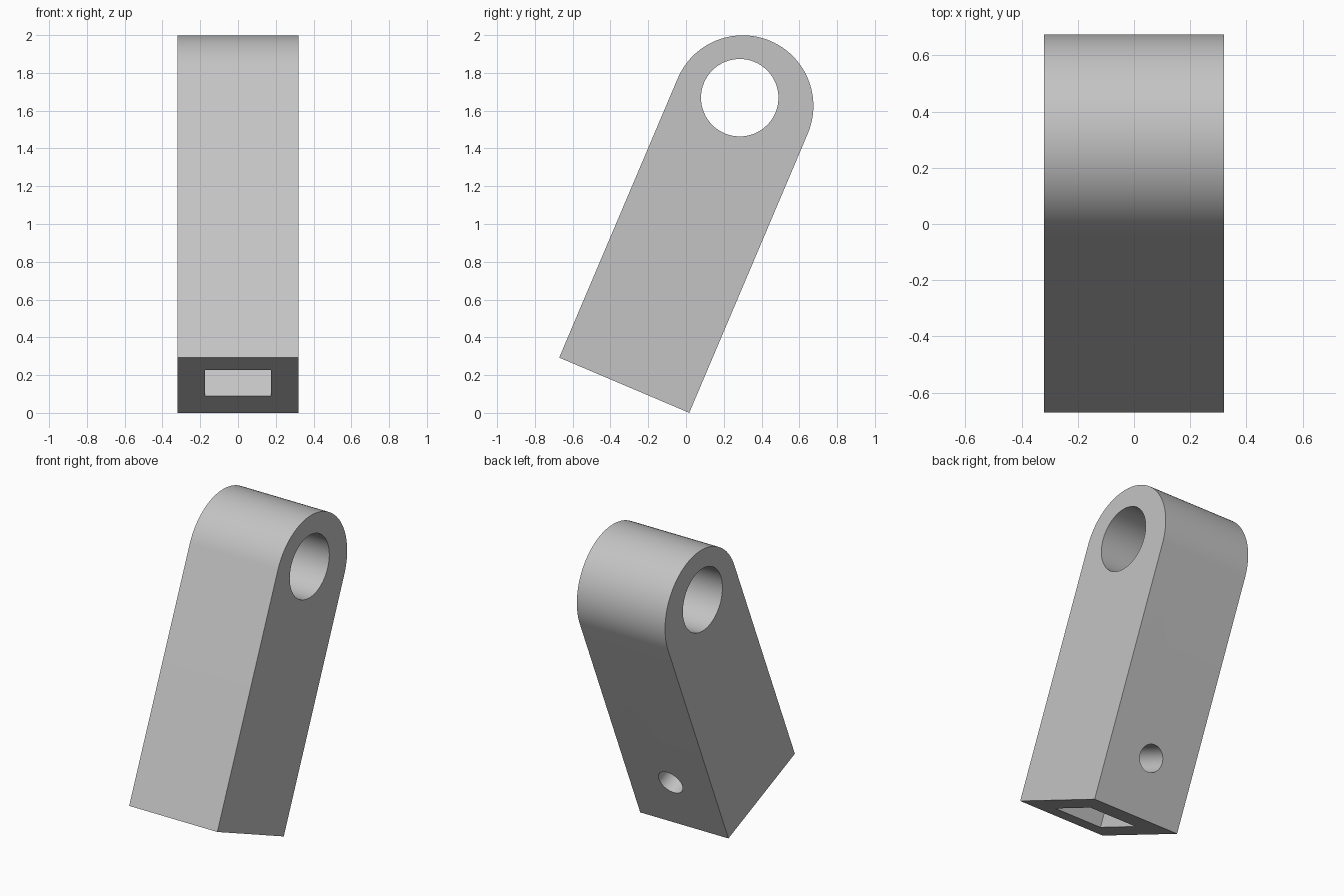
import bpy
import bmesh
from math import radians, pi, cos, sin
from mathutils import Matrix

if "Cube" in bpy.data.objects:
    bpy.data.objects.remove(bpy.data.objects["Cube"], do_unlink=True)

# Leaning frame: local z runs up the arm, local y across it
FRAME = Matrix.Translation((0, -0.327, 0.1465)) @ Matrix.Rotation(radians(-23), 4, "X")
HALF_X, RADIUS, ARM = 0.32, 0.374, 1.606
OFFSET = -0.032  # bore and socket sit slightly toward the front

grey = bpy.data.materials.new("light grey")
grey.use_nodes = True
colour = (0.55, 0.55, 0.55, 1)
grey.diffuse_color = colour
grey.node_tree.nodes["Principled BSDF"].inputs["Base Color"].default_value = colour


def add_object(name, bm):
    bmesh.ops.recalc_face_normals(bm, faces=bm.faces)
    mesh = bpy.data.meshes.new(name)
    bm.to_mesh(mesh)
    bm.free()
    mesh.transform(FRAME)
    mesh.materials.append(grey)
    obj = bpy.data.objects.new(name, mesh)
    bpy.context.collection.objects.link(obj)
    return obj


def cylinder(name, radius, depth, matrix):
    bm = bmesh.new()
    bmesh.ops.create_cone(bm, cap_ends=True, segments=64, radius1=radius,
                          radius2=radius, depth=depth, matrix=matrix)
    return add_object(name, bm)


# Arm: square foot and semicircular head, extruded across x
profile = [(-RADIUS, 0), (RADIUS, 0)]
profile += [(RADIUS * cos(pi * i / 48), ARM + RADIUS * sin(pi * i / 48)) for i in range(49)]
bm = bmesh.new()
face = bm.faces.new([bm.verts.new((-HALF_X, y, z)) for y, z in profile])
side = bmesh.ops.extrude_face_region(bm, geom=[face])["geom"]
bmesh.ops.translate(bm, vec=(2 * HALF_X, 0, 0),
                    verts=[v for v in side if isinstance(v, bmesh.types.BMVert)])
arm = add_object("arm", bm)

# Cutters: pivot bore, square socket in the foot, screw hole in the back
bore = cylinder("bore_cutter", 0.205, 1,
                Matrix.Translation((0, OFFSET, ARM + 0.034)) @ Matrix.Rotation(pi / 2, 4, "Y"))
screw = cylinder("screw_cutter", 0.085, 0.5,
                 Matrix.Translation((0, 0.25, 0.365)) @ Matrix.Rotation(pi / 2, 4, "X"))
bm = bmesh.new()
bmesh.ops.create_cube(bm, size=1, matrix=Matrix.Translation((0, OFFSET, 0.3))
                      @ Matrix.Diagonal((0.35, 0.353, 0.9, 1)))
socket = add_object("socket_cutter", bm)

bpy.context.view_layer.objects.active = arm
arm.select_set(True)
for cutter in (bore, socket, screw):
    cutter.hide_render = True
    mod = arm.modifiers.new("cut", "BOOLEAN")
    mod.operation = "DIFFERENCE"
    mod.solver = "EXACT"
    mod.object = cutter
    bpy.ops.object.modifier_apply(modifier=mod.name)
    bpy.data.objects.remove(cutter, do_unlink=True)

bpy.ops.object.shade_smooth_by_angle(angle=radians(30))
